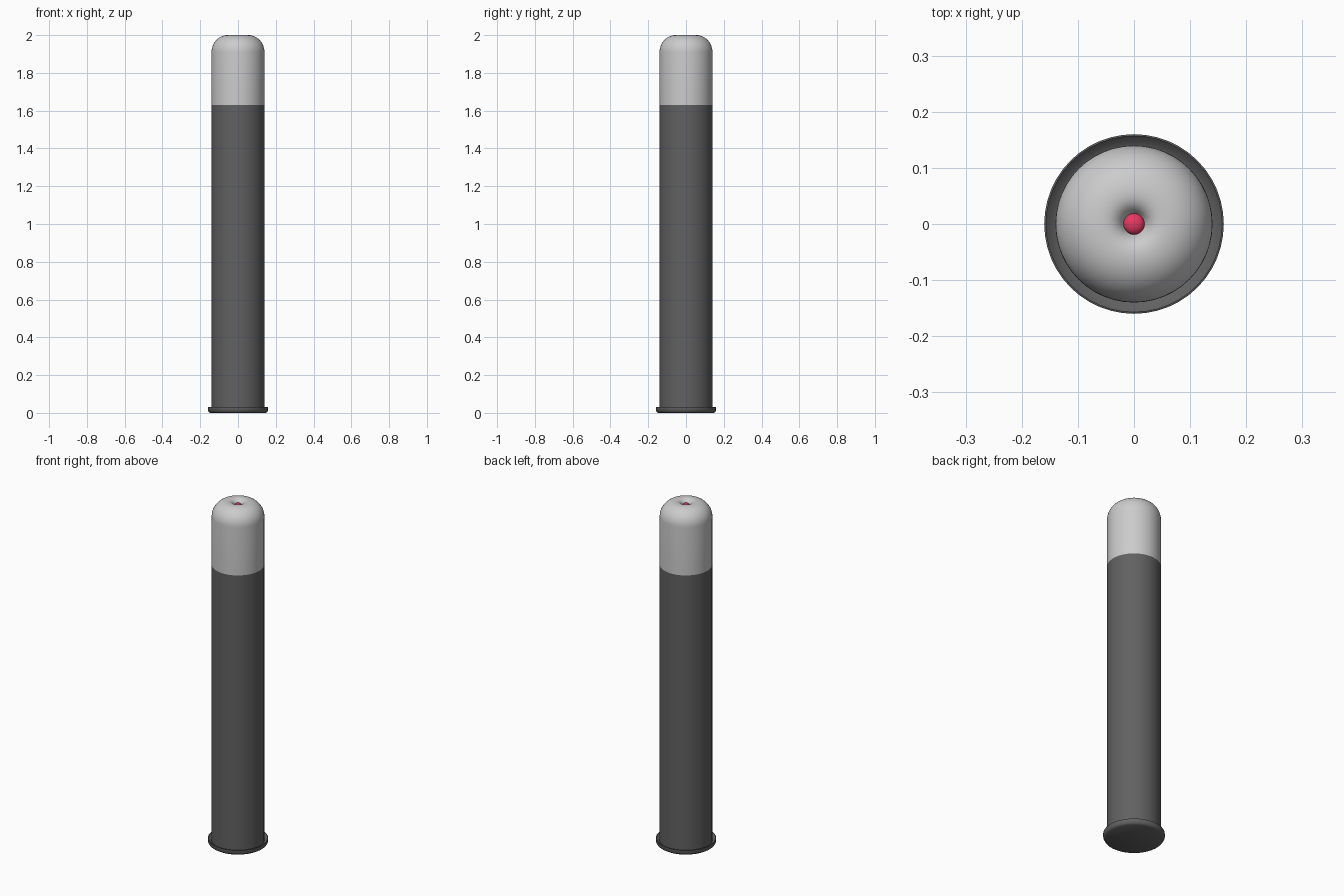
import bpy, bmesh, math

if "Cube" in bpy.data.objects:
    bpy.data.objects.remove(bpy.data.objects["Cube"])

SEG = 48

def arc(cx, cz, rx, rz, a0, a1, n):
    return [(cx + rx * math.cos(math.radians(a0 + (a1 - a0) * i / n)),
             cz + rz * math.sin(math.radians(a0 + (a1 - a0) * i / n)))
            for i in range(n + 1)]

def lathe(name, profile, color=None):
    bm = bmesh.new()
    verts = [bm.verts.new((r, 0, z)) for r, z in profile]
    edges = [bm.edges.new(p) for p in zip(verts, verts[1:])]
    bmesh.ops.spin(bm, geom=verts + edges, cent=(0, 0, 0), axis=(0, 0, 1),
                   angle=math.tau, steps=SEG)
    bmesh.ops.remove_doubles(bm, verts=bm.verts, dist=1e-5)
    bmesh.ops.recalc_face_normals(bm, faces=bm.faces)
    me = bpy.data.meshes.new(name)
    bm.to_mesh(me)
    bm.free()
    ob = bpy.data.objects.new(name, me)
    bpy.context.collection.objects.link(ob)
    if color:
        mat = bpy.data.materials.new(name + "_color")
        mat.diffuse_color = color
        mat.use_nodes = True
        mat.node_tree.nodes["Principled BSDF"].inputs["Base Color"].default_value = mat.diffuse_color
        me.materials.append(mat)
    bpy.ops.object.select_all(action='DESELECT')
    ob.select_set(True)
    bpy.context.view_layer.objects.active = ob
    bpy.ops.object.shade_smooth_by_angle(angle=math.radians(35))
    return ob

DARK = (0.12, 0.12, 0.12, 1)

# Long post with a flared, slightly dished foot
lathe("post", [(0, 0), (0.147, 0), (0.155, 0.005), (0.16, 0.015), (0.16, 0.03),
               (0.157, 0.031), (0.147, 0.021), (0.14, 0.018), (0.14, 1.63)], DARK)

# Pale rounded cap with a shallow dimple in the top
lathe("cap", [(0.14, 1.63)] + arc(0.055, 1.91, 0.085, 0.09, 0, 90, 12)
      + [(0.045, 1.999), (0.036, 1.996), (0.028, 1.99), (0.022, 1.983),
         (0.018, 1.974), (0.012, 1.97), (0, 1.97)])

# Small red button sitting in the dimple
lathe("button", arc(0, 1.975, 0.019, 0.013, -90, 90, 10), (0.8, 0.04, 0.12, 1))
